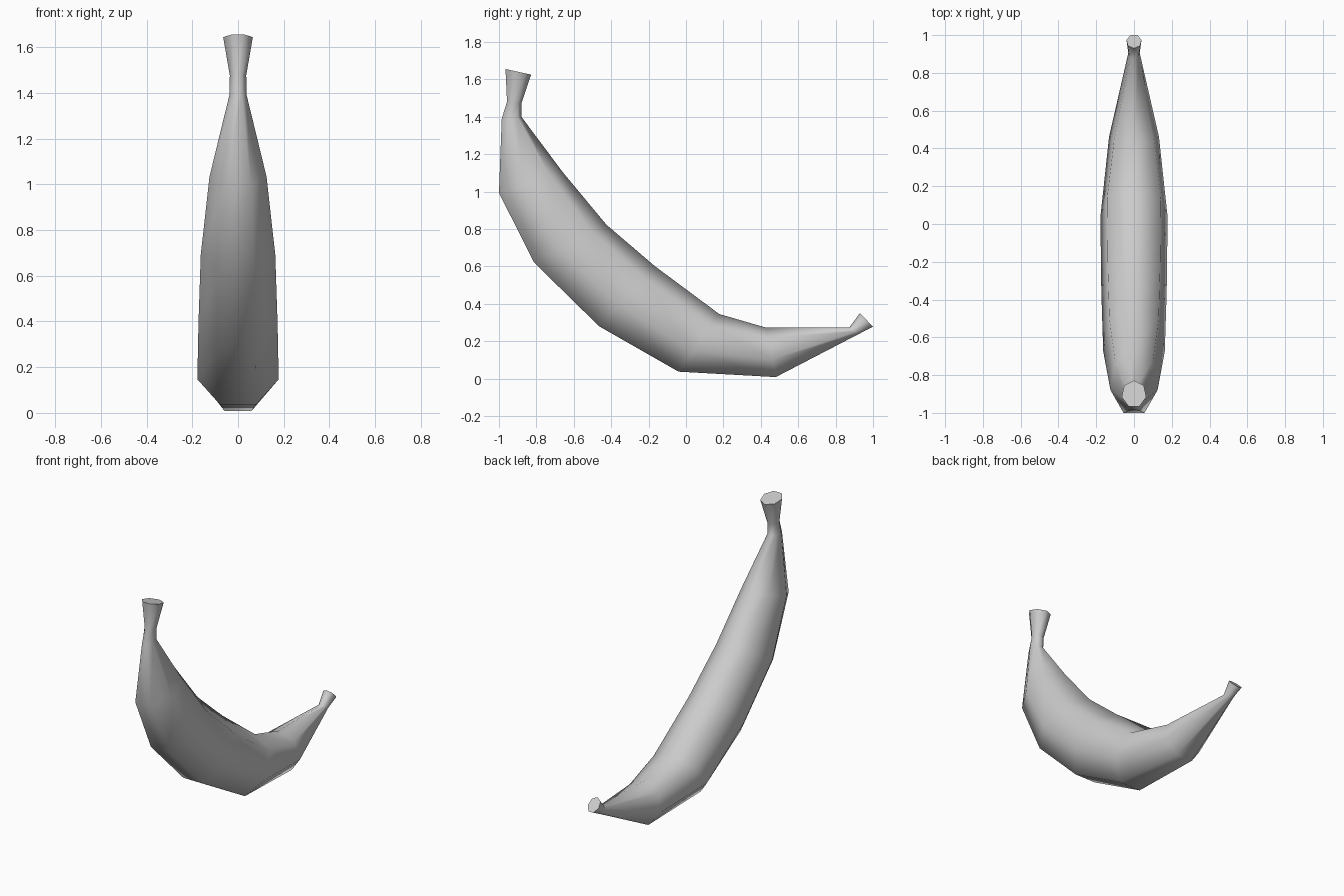
import bpy, bmesh, math
from mathutils import Vector

if "Cube" in bpy.data.objects:
    bpy.data.objects.remove(bpy.data.objects["Cube"])

SIDES = 7
# Cross-sections from stem to tip: outer y, z, inner y, z, half width
RINGS = [
    (-0.965, 1.655, -0.828, 1.625, 0.065),
    (-0.957, 1.480, -0.880, 1.472, 0.036),
    (-0.985, 1.390, -0.880, 1.400, 0.037),
    (-1.000, 0.993, -0.660, 1.105, 0.125),
    (-0.812, 0.620, -0.425, 0.822, 0.163),
    (-0.465, 0.280, -0.165, 0.600, 0.173),
    (-0.040, 0.037, 0.178, 0.345, 0.178),
    (0.480, 0.008, 0.430, 0.272, 0.132),
    (0.925, 0.239, 0.872, 0.272, 0.030),
    (1.000, 0.277, 0.930, 0.350, 0.040),
]


def add_ring(bm, oy, oz, iy, iz, half_width):
    """Heptagon with a corner on the inner curve and an edge on the outer."""
    outer, inner = Vector((0, oy, oz)), Vector((0, iy, iz))
    flat = math.cos(math.pi / SIDES)
    centre = outer.lerp(inner, flat / (1 + flat))
    up = inner - centre
    side = Vector((half_width / math.sin(4 * math.pi / SIDES), 0, 0))
    angles = [2 * math.pi * k / SIDES for k in range(SIDES)]
    return [bm.verts.new(centre + up * math.cos(a) + side * math.sin(a)) for a in angles]


# Banana: skin lofted through the sections
bm = bmesh.new()
rings = [add_ring(bm, *r) for r in RINGS]
for a, b in zip(rings, rings[1:]):
    for k in range(SIDES):
        n = (k + 1) % SIDES
        bm.faces.new((a[k], a[n], b[n], b[k])).smooth = True

# Flat cut ends with crisp rims
for ring in (rings[0], rings[-1]):
    cap = bm.faces.new(ring)
    for e in cap.edges:
        e.smooth = False
bmesh.ops.recalc_face_normals(bm, faces=bm.faces[:])

mesh = bpy.data.meshes.new("banana")
bm.to_mesh(mesh)
bm.free()
bpy.context.collection.objects.link(bpy.data.objects.new("banana", mesh))
